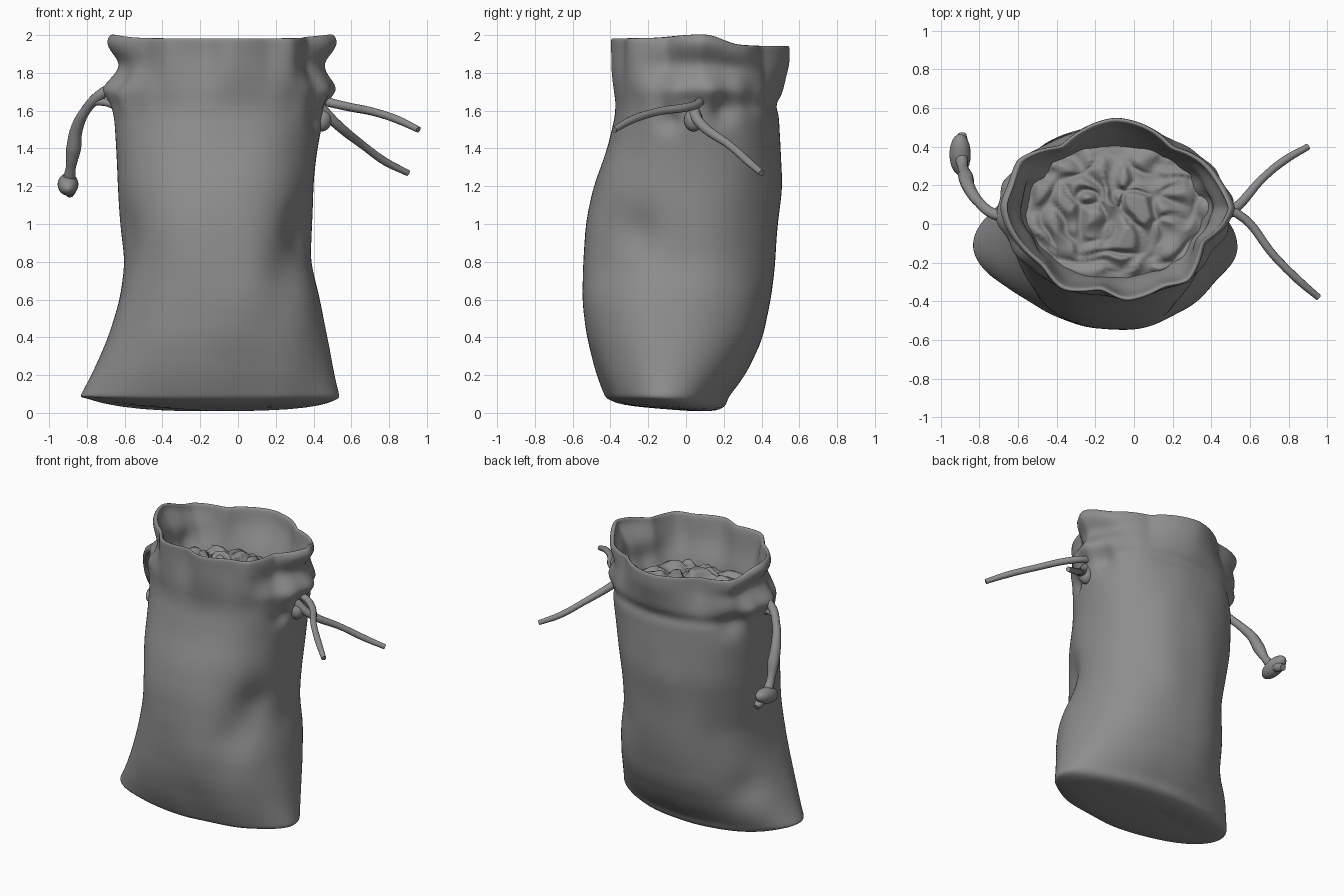
import bpy, math
from mathutils import Vector, noise

if "Cube" in bpy.data.objects:
    bpy.data.objects.remove(bpy.data.objects["Cube"])

N = 96
CX, CY = -0.08, 0.08

# bag profile: z, left x, right x, front y, back y, side-corner y, roundness
ROWS = [(0.08, -.84, .54, -.42, .22, -.12, 2.0), (0.2, -.78, .51, -.47, .31, -.12, 2.1),
        (0.4, -.69, .475, -.525, .41, -.1, 2.15), (0.6, -.63, .44, -.55, .45, -.07, 2.2),
        (0.8, -.60, .385, -.55, .475, -.03, 2.2), (1.0, -.62, .39, -.53, .49, 0, 2.2),
        (1.2, -.64, .40, -.49, .51, .03, 2.2), (1.4, -.65, .42, -.42, .50, .06, 2.2),
        (1.6, -.655, .455, -.37, .49, .08, 2.2), (1.72, -.685, .47, -.385, .50, .08, 2.1),
        (1.83, -.65, .47, -.40, .50, .08, 2.1), (1.98, -.69, .53, -.40, .53, .08, 2.0)]

# wavy outline of the open mouth
RIM = [(.535, .08), (.47, .21), (.37, .325), (.2, .4), (.08, .5), (-.1, .55), (-.21, .52),
       (-.38, .4), (-.61, .335), (-.66, .2), (-.70, .09), (-.68, .01), (-.48, -.22),
       (-.37, -.34), (-.17, -.34), (-.05, -.40), (.16, -.325), (.29, -.3), (.37, -.1), (.48, -.02)]
POLAR = sorted((math.atan2(y - CY, x - CX) % math.tau, math.hypot(x - CX, y - CY)) for x, y in RIM)
POLAR = [(POLAR[-1][0] - math.tau, POLAR[-1][1])] + POLAR + [(POLAR[0][0] + math.tau, POLAR[0][1])]

# dents and folds: centre, radius, push
DENTS = [((.36, -.3, .95), .15, (-.04, .045, 0)), ((.25, -.4, .75), .14, (-.01, .02, 0)),
         ((-.58, .15, .38), .13, (.02, -.02, 0)), ((-.58, -.25, .95), .14, (.015, .015, 0)),
         ((.4, .2, 1.6), .07, (-.04, -.03, 0)), ((-.55, .3, 1.62), .09, (.04, -.03, 0)),
         ((.42, -.1, 1.55), .06, (-.03, .03, 0)), ((-.6, -.1, 1.75), .06, (.03, .02, 0))]


def smooth(a, b, t):
    t = min(1, max(0, (t - a) / (b - a)))
    return t * t * (3 - 2 * t)


def bump(z, mid, width):
    return math.exp(-((z - mid) / width) ** 2)


def lerp_row(z):
    z = min(max(z, ROWS[0][0]), ROWS[-1][0])
    for a, b in zip(ROWS, ROWS[1:]):
        if z <= b[0]:
            t = (z - a[0]) / (b[0] - a[0])
            return [p + (q - p) * t for p, q in zip(a, b)]


def rim_radius(ang):
    ang %= math.tau
    for (a, r), (b, q) in zip(POLAR, POLAR[1:]):
        if a <= ang <= b:
            return r + (q - r) * (ang - a) / (b - a)


def skin(i, z):
    """Point of the outer cloth at column i and height z."""
    u = math.tau * i / N
    c, s = math.cos(u), math.sin(u)
    k = .05 if z > .15 else 0
    _, xl, xr, yf, yb, ys, n = [sum(v) / 3 for v in zip(*(lerp_row(z + d) for d in (-k, 0, k)))]
    x = (xl + xr) / 2 + (xr - xl) / 2 * math.copysign(abs(c) ** (2 / n), c)
    y = ys + ((yb if s > 0 else yf) - ys) * abs(s) ** (2 / n)
    w = smooth(1.58, 1.95, z)
    a = math.atan2(y - CY, x - CX)
    r = rim_radius(a)
    x += (CX + r * math.cos(a) - x) * w
    y += (CY + r * math.sin(a) - y) * w
    p = Vector((x, y, z))
    out = Vector((x - CX, y - CY, 0)).normalized()
    q = p.copy()
    for ctr, rad, push in DENTS:
        q += Vector(push) * math.exp(-((p - Vector(ctr)).length / rad) ** 2)
    q += out * .01 * noise.noise(Vector((x * 4, y * 4, z * 2.5)))
    # gathered drawstring channel at the back and puckered neck at both sides
    side = abs(c) ** 6
    q -= out * (.02 * max(s, 0) * bump(z, 1.63, .035))
    q += out * side * (.035 * bump(z, 1.71, .045) - .06 * bump(z, 1.84, .06) - .025 * bump(z, 1.99, .02))
    q += out * .012 * abs(c) ** 3 * math.sin(u * 16) * bump(z, 1.68, .1)
    # the mouth edge dips toward the back and peaks at both sides
    top = .02 * abs(c) ** 10 - .04 * smooth(.1, .3, y)
    q.z += smooth(1.75, 1.98, z) * top
    return q


def inner(i, z, f):
    p = skin(i, z)
    return Vector((CX + (p.x - CX) * f, CY + (p.y - CY) * f, p.z))


# dark grey cloth
grey = bpy.data.materials.new("dark_grey")
grey.diffuse_color = (.27, .27, .27, 1)
grey.use_nodes = True
grey.node_tree.nodes["Principled BSDF"].inputs["Base Color"].default_value = grey.diffuse_color


def loft(name, rings, cap_start):
    verts = [v for r in rings for v in r]
    faces = [(j * N + i, j * N + (i + 1) % N, (j + 1) * N + (i + 1) % N, (j + 1) * N + i)
             for j in range(len(rings) - 1) for i in range(N)]
    if cap_start:
        faces.append(tuple(reversed(range(N))))
    me = bpy.data.meshes.new(name)
    me.from_pydata(verts, [], faces)
    me.polygons.foreach_set("use_smooth", [True] * len(me.polygons))
    me.materials.append(grey)
    ob = bpy.data.objects.new(name, me)
    bpy.context.collection.objects.link(ob)
    return ob


# cloth bag: folded underside, outer wall, rolled rim, inner wall
rings = []
for f, z in ((.05, .008), (.4, .008), (.7, .012), (.87, .026), (.96, .045)):
    ring = []
    for i in range(N):
        p = skin(i, .08)
        c = math.cos(math.tau * i / N)
        x, y = -.15 + (p.x + .15) * f, .02 + (p.y - .02) * f
        lift = (.03 if c < 0 else .01) * abs(c) ** 4 * f + .025 * smooth(.1, -.35, y)
        ring.append(Vector((x, y, z + lift)))
    rings.append(ring)
for j in range(64):
    z = .08 + 1.9 * j / 63
    rings.append([skin(i, z) for i in range(N)])
for z, f in ((1.985, .98), (1.98, .955), (1.95, .94), (1.9, .925), (1.83, .90),
             (1.76, .85), (1.7, .80), (1.62, .77), (1.54, .76)):
    rings.append([inner(i, z, f) for i in range(N)])
bag = loft("cloth_bag", rings, True)
bag.modifiers.new("soft", 'SUBSURF').levels = 1

# lumpy filling seen through the mouth
rings = []
for j in range(1, 49):
    t = j / 48
    ring = []
    for i in range(N):
        p = inner(i, 1.7, .82 * t)
        q = Vector((p.x * 5.5, p.y * 5.5, 3.1))
        q += .35 * noise.noise_vector(q * .7)
        n1, n2 = noise.noise(q), noise.noise(q * 1.3 + Vector((7, 3, 1)))
        lump = min(math.sqrt(min(abs(n1), abs(n2)) ** 2 + .002) * 3.5, 1)
        ring.append(Vector((p.x, p.y, 1.63 + .05 * (1 - t * t) + .06 * lump)))
    rings.append(ring)
loft("filling", rings, True)


def cord(name, pts, radius):
    """Round cord through (x, y, z, thickness) points."""
    cu = bpy.data.curves.new(name, 'CURVE')
    cu.dimensions = '3D'
    cu.bevel_depth, cu.bevel_resolution, cu.use_fill_caps = radius, 4, True
    cu.resolution_u = 8
    cu.materials.append(grey)
    sp = cu.splines.new('BEZIER')
    sp.bezier_points.add(len(pts) - 1)
    for b, p in zip(sp.bezier_points, pts):
        b.co, b.radius = p[:3], p[3]
        b.handle_left_type = b.handle_right_type = 'AUTO'
    bpy.context.collection.objects.link(bpy.data.objects.new(name, cu))


def knot(name, loc, scale, rot=(0, 0, 0)):
    bpy.ops.mesh.primitive_uv_sphere_add(segments=24, ring_count=14, location=loc, rotation=rot)
    ob = bpy.context.object
    ob.name, ob.scale = name, scale
    ob.data.materials.append(grey)
    bpy.ops.object.shade_smooth()


# right side: two loose cord ends
cord("right_cord_front", [(.42, .08, 1.66, 1.2), (.54, .05, 1.63, 1.1), (.73, -.17, 1.59, 1),
                          (.85, -.29, 1.55, 1), (.955, -.38, 1.5, .8)], .021)
cord("right_cord_back", [(.42, .03, 1.63, 1.6), (.51, .07, 1.54, 1.3), (.67, .24, 1.41, 1),
                         (.78, .33, 1.33, 1), (.9, .4, 1.27, .8)], .021)
knot("right_cord_knot", (.445, .04, 1.55), (.05, .05, .06))

# left side: twin strands joining into one hanging knotted cord
cord("left_cord", [(-.62, .04, 1.74, 1.3), (-.72, .05, 1.69, 1.3), (-.80, .11, 1.61, 1.2),
                   (-.855, .19, 1.5, 1.5), (-.87, .24, 1.4, 1.8), (-.885, .29, 1.3, 1.2),
                   (-.895, .35, 1.22, 1.6)], .022)
cord("left_cord_strand", [(-.62, .03, 1.61, 1), (-.71, .05, 1.645, 1), (-.79, .1, 1.63, 1),
                          (-.835, .16, 1.55, 1)], .02)
knot("left_cord_knot", (-.9, .36, 1.21), (.055, .11, .055), (.25, 0, 0))
cord("left_knot_tail", [(-.89, .36, 1.21, 1.4), (-.89, .42, 1.18, 1.5), (-.89, .465, 1.16, 1)], .022)
